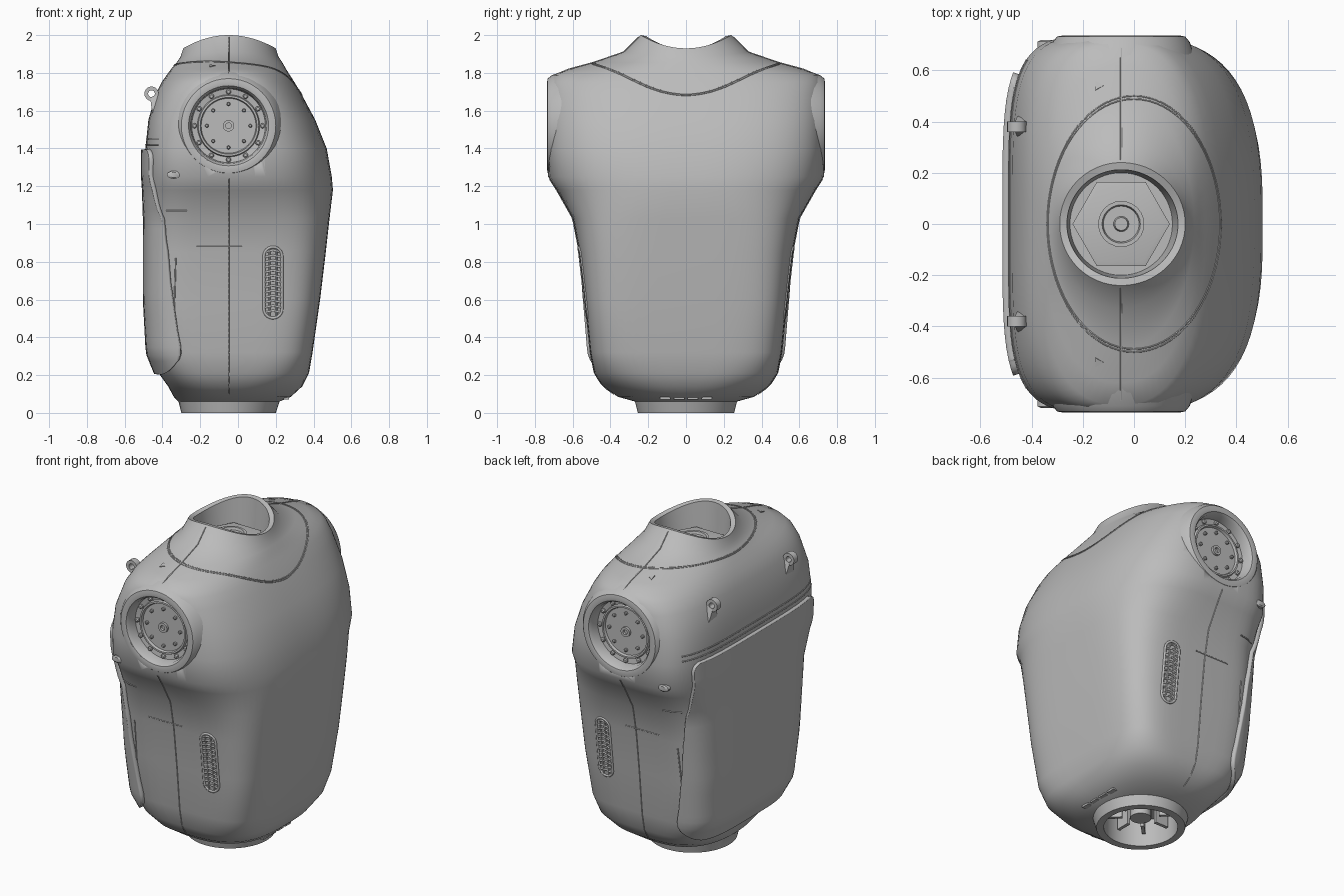
import bpy, bmesh
from math import sin, cos, pi, radians, sqrt
from mathutils import Matrix, Vector
from mathutils.bvhtree import BVHTree

if "Cube" in bpy.data.objects:
    bpy.data.objects.remove(bpy.data.objects["Cube"])

grey = bpy.data.materials.new("plain grey")
grey.use_nodes = True
GREY = (0.5, 0.5, 0.5, 1)
grey.diffuse_color = GREY
grey.node_tree.nodes["Principled BSDF"].inputs["Base Color"].default_value = GREY
CX = -0.05   # axis of neck, sockets and seam
SZ = 1.52    # socket height


def finish(bm, name, matrix=Matrix(), angle=35):
    bmesh.ops.recalc_face_normals(bm, faces=bm.faces)
    me = bpy.data.meshes.new(name)
    bm.transform(matrix)
    bm.to_mesh(me)
    bm.free()
    me.materials.append(grey)
    ob = bpy.data.objects.new(name, me)
    bpy.context.collection.objects.link(ob)
    bpy.ops.object.select_all(action='DESELECT')
    ob.select_set(True)
    bpy.context.view_layer.objects.active = ob
    bpy.ops.object.shade_smooth_by_angle(angle=radians(angle))
    return ob


def skin(bm, rings, cap=True, closed=True):
    rings = [[bm.verts.new(p) for p in r] for r in rings]
    n = len(rings[0])
    for a, b in zip(rings, rings[1:]):
        for i in range(n if closed else n - 1):
            j = (i + 1) % n
            bm.faces.new((a[i], a[j], b[j], b[i]))
    if cap:
        bm.faces.new(rings[0])
        bm.faces.new(rings[-1])


def lathe(name, profile, matrix, seg=40):
    bm = bmesh.new()
    skin(bm, [[(r * cos(2 * pi * i / seg), r * sin(2 * pi * i / seg), h)
               for i in range(seg)] for r, h in profile])
    return finish(bm, name, matrix)


def box(name, size, matrix):
    bm = bmesh.new()
    bmesh.ops.create_cube(bm, size=1)
    bm.transform(Matrix.Diagonal((*size, 1)))
    return finish(bm, name, matrix)


def section(z, x0, x1, hy, nl, nr, lift=0, seg=72):
    """Closed cross-section, with its own squareness at back and chest."""
    ring = []
    for i in range(seg):
        t = 2 * pi * (i + 0.5) / seg
        c, s = cos(t), sin(t)
        n, r = (nr, x1 - CX) if c > 0 else (nl, CX - x0)
        x = CX + r * abs(c) ** (2 / n) * (1 if c > 0 else -1)
        y = hy * abs(s) ** (2 / n) * (1 if s > 0 else -1)
        ring.append((x, y, z + lift * s * s))
    return ring


# Torso shell: bottom opening, hull, shoulders, collar and neck well
rows = [
    (.17, -.26, .16, .21, 2, 2), (0, -.26, .16, .21, 2, 2),
    (0, -.3, .2, .255, 2, 2), (.06, -.315, .22, .27, 2, 2),
    (.085, -.34, .28, .36, 2.5, 2.5), (.14, -.37, .34, .44, 3.2, 3),
    (.21, -.42, .376, .485, 4, 4), (.32, -.465, .395, .507, 5, 5),
    (.6, -.48, .435, .535, 5.5, 5), (.85, -.48, .465, .565, 5.5, 4.5),
    (1.03, -.48, .485, .6, 5, 4), (1.18, -.485, .503, .685, 4.5, 3),
    (1.25, -.49, .497, .73, 4.5, 3), (1.4, -.49, .47, .737, 4.5, 3),
    (1.55, -.475, .41, .737, 4.2, 3), (1.69, -.435, .335, .733, 3.5, 2.8),
    (1.75, -.405, .3, .727, 3, 2.6), (1.785, -.38, .277, .705, 2.6, 2.4),
    (1.82, -.355, .255, .62, 2.3, 2.2), (1.855, -.325, .235, .49, 2, 2)]
collar = [
    (1.885, -.305, .215, .33, 2, 2, .025), (1.93, -.29, .2, .24, 2, 2, .07),
    (1.925, -.262, .172, .212, 2, 2, .07), (1.81, -.25, .15, .2, 2, 2, 0)]
bm = bmesh.new()
skin(bm, [section(*r) for r in rows + collar])
bmesh.ops.recalc_face_normals(bm, faces=bm.faces)
surface = BVHTree.FromBMesh(bm)
body = finish(bm, "torso_shell", angle=40)


def facing(s):
    """Places a part built along z on the left (+y) or right (-y) socket axis."""
    return Matrix.Translation((CX, 0, SZ)) @ Matrix.Rotation(-s * pi / 2, 4, 'X')


# Cut the arm sockets
for s in (1, -1):
    cutter = lathe("socket_cutter", [(.215, .58), (.215, .9)], facing(s))
    cutter.hide_render = True
    mod = body.modifiers.new("socket", 'BOOLEAN')
    mod.object, mod.operation, mod.solver = cutter, 'DIFFERENCE', 'EXACT'
    bpy.context.view_layer.objects.active = body
    bpy.ops.object.modifier_apply(modifier=mod.name)
    bpy.data.objects.remove(cutter)


def project(p, d, offset=0):
    d = Vector(d)
    hit, normal = surface.ray_cast(Vector(p) - d * 3, d)[:2]
    return hit and hit + normal * offset


def surface_line(name, points, d, radius=0.004, closed=False):
    """Thin bead following the shell beneath the given points."""
    hits = [h for h in (project(p, d) for p in points) if h]
    cu = bpy.data.curves.new(name, 'CURVE')
    cu.dimensions, cu.bevel_depth, cu.bevel_resolution = '3D', radius, 1
    sp = cu.splines.new('POLY')
    sp.points.add(len(hits) - 1)
    for q, h in zip(sp.points, hits):
        q.co = (*h, 1)
    sp.use_cyclic_u = closed
    cu.materials.append(grey)
    bpy.context.collection.objects.link(bpy.data.objects.new(name, cu))


def span(a, b, n):
    return [a + (b - a) * i / (n - 1) for i in range(n)]


DOWN, FORWARD = (0, 0, -1), (1, 0, 0)
# Collar seam and back strip
for k in (0, .012):
    surface_line("collar_seam", [(.34 * cos(t) * (1 - k), (.5 - k) * sin(t), 0)
                                 for t in span(0, 2 * pi, 73)[:-1]], DOWN, .003, True)
for z in (1.42, 1.45):
    surface_line("back_strip", [(0, y, z) for y in span(-.64, .64, 40)], FORWARD, .004)

for s in (1, -1):
    inward = (0, -s, 0)
    # Side seams
    surface_line("side_seam", [(CX, 0, z) for z in span(.1, 1.24, 40)], inward)
    surface_line("shoulder_seam", [(CX, s * y, 0) for y in span(.25, .7, 24)], DOWN)

    # Arm socket: boss, rim, recessed plate and hub
    lathe("socket_rim", [(.295, .63), (.268, .71), (.25, .732), (.228, .736),
                         (.212, .733), (.2, .715), (.195, .665), (.165, .66),
                         (.16, .675), (.15, .675), (.145, .66), (.03, .66),
                         (.03, .675), (.015, .675), (.015, .66)], facing(s), 48)
    # Socket bolts
    for count, radius, size in ((8, .115, .01), (12, .18, .014)):
        for i in range(count):
            spot = facing(s) @ Matrix.Rotation(2 * pi * i / count, 4, 'Z')
            lathe("socket_bolt", [(size, .655), (size, .672), (size * .6, .677)],
                  spot @ Matrix.Translation((radius, 0, 0)), 8)

    # Grille slot with lattice
    gx, gz, gr, gh = .185, .69, .048, .14
    outline = [(gx + gr * cos(t), 0, gz + gr * sin(t) + (gh if sin(t) > 0 else -gh))
               for t in span(.01, 2 * pi - .01, 30)]
    surface_line("grille_frame", outline, inward, .008, True)
    for z in span(gz - gh - .02, gz + gh + .02, 13):
        surface_line("grille_bar", [(gx - gr, 0, z), (gx, 0, z + .012), (gx + gr, 0, z)],
                     inward, .006)
    for x in (gx - .018, gx + .018):
        surface_line("grille_post", [(x, 0, z) for z in span(gz - gh - .04, gz + gh + .04, 9)],
                     inward, .005)

    # Oval button, side grooves and shoulder marks
    spot = project((-.34, 0, 1.26), inward)
    lathe("side_button", [(.03, -.015), (.03, .008), (.02, .014)],
          Matrix.Translation(spot) @ Matrix.Rotation(-s * pi / 2, 4, 'X')
          @ Matrix.Diagonal((1.2, .7, 1, 1)), 16)
    surface_line("side_groove", [(x, 0, 1.07) for x in span(-.38, -.27, 6)], inward)
    surface_line("side_groove", [(x, 0, .88) for x in span(-.22, .02, 8)], inward, .003)
    surface_line("side_groove", [(-.34 + (z - .46) * .03, 0, z) for z in span(.46, .82, 10)],
                 inward)
    spot = project((-.14, s * .54, 0), DOWN)
    lathe("shoulder_mark", [(.022, -.01), (.022, .004)],
          Matrix.Translation(spot) @ Matrix.Rotation(-s * .3, 4, 'X'), 3)

    # Strap lug: foot on the shell, tapered tab and eyelet
    tilt = Matrix.Translation((-.435, s * .38, 1.65)) @ Matrix.Rotation(-.45, 4, 'Y')
    lathe("lug_tab", [(.062, -.06), (.05, -.02), (.026, .03)],
          tilt @ Matrix.Rotation(pi / 4, 4, 'Z'), 4)
    eye = Matrix.Translation((-.458, s * .38, 1.69)) @ Matrix.Rotation(pi / 2, 4, 'X')
    bm = bmesh.new()
    loop = [(.018, -.02), (.038, -.02), (.038, .02), (.018, .02), (.018, -.02)]
    skin(bm, [[(r * cos(t), r * sin(t), h) for t in span(0, 2 * pi, 17)[:-1]]
              for r, h in loop], cap=False)
    bmesh.ops.remove_doubles(bm, verts=bm.verts, dist=1e-5)
    finish(bm, "lug_eyelet", eye)

# Back panel: rounded plate wrapped over the back of the shell
LOW, HIGH = .215, 1.395
grid = []
for u in span(-1, 1, 33):
    z = (LOW + HIGH) / 2 + (HIGH - LOW) / 2 * sin(u * pi / 2)
    half = .49 + .1 * (z - LOW) / (HIGH - LOW)
    r = .12 if u < 0 else .06
    d = max(0, r - min(z - LOW, HIGH - z))
    half += sqrt(max(0, r * r - d * d)) - r
    grid.append([project((0, half * sin(v * pi / 2), z), FORWARD, .024)
                 for v in span(-1, 1, 33)])
bm = bmesh.new()
skin(bm, grid, cap=False, closed=False)
panel = finish(bm, "back_panel")
if panel.data.polygons[len(panel.data.polygons) // 2].normal.x > 0:
    panel.data.flip_normals()
solid = panel.modifiers.new("thickness", 'SOLIDIFY')
solid.thickness, solid.offset = .035, -1

# Neck well: six-sided plate and round connector
lathe("neck_plate", [(.19, .0), (.19, .03), (.17, .035)],
      Matrix.Translation((CX, 0, 1.805)), 6)
lathe("neck_connector", [(.09, 0), (.09, .03), (.075, .03), (.07, .015), (.03, .015),
                         (.025, .03)], Matrix.Translation((CX, 0, 1.83)), 24)

# Waist opening: hub, ribs and front vents
lathe("waist_hub", [(.06, .06), (.06, .18)], Matrix.Translation((CX, 0, 0)), 20)
for i in range(8):
    box("waist_rib", (.09, .02, .1), Matrix.Translation((CX, 0, .12))
        @ Matrix.Rotation(i * pi / 4, 4, 'Z') @ Matrix.Translation((.15, 0, 0)))
for y in span(-.11, .11, 4):
    box("front_vent", (.03, .055, .012), Matrix.Translation((.255, y, .078)))
